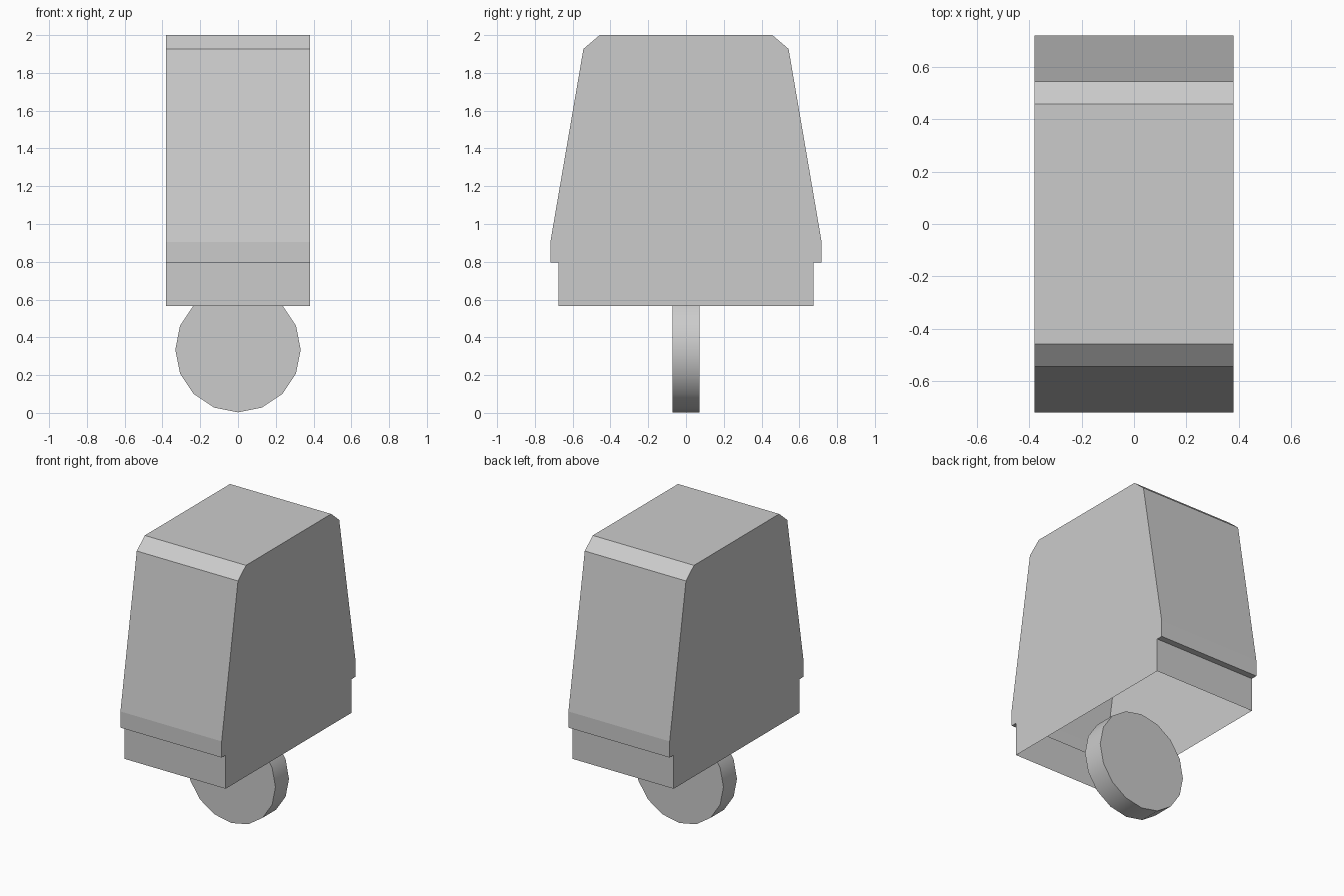
import bpy
import bmesh
from math import pi, radians

cube = bpy.data.objects.get("Cube")
if cube:
    bpy.data.objects.remove(cube, do_unlink=True)

# Single flat grey
grey = bpy.data.materials.new("light grey")
grey.use_nodes = True
colour = (0.6, 0.6, 0.6, 1)
grey.diffuse_color = colour
grey.node_tree.nodes["Principled BSDF"].inputs["Base Color"].default_value = colour


def add_object(name, bm):
    mesh = bpy.data.meshes.new(name)
    bm.to_mesh(mesh)
    bm.free()
    mesh.materials.append(grey)
    obj = bpy.data.objects.new(name, mesh)
    bpy.context.collection.objects.link(obj)
    return obj


# Housing: mirrored side profile swept across the width, hollow and open below
HALF_WIDTH = 0.38
half_profile = [(0.675, 0.567), (0.675, 0.795), (0.718, 0.795),
                (0.718, 0.905), (0.543, 1.927), (0.457, 2.0)]
profile = half_profile + [(-y, z) for y, z in reversed(half_profile)]

bm = bmesh.new()
left, right = ([bm.verts.new((x, y, z)) for y, z in profile]
               for x in (HALF_WIDTH, -HALF_WIDTH))
bm.faces.new(left)
bm.faces.new(right[::-1])
for i in range(len(profile) - 1):
    bm.faces.new((left[i], right[i], right[i + 1], left[i + 1]))
bmesh.ops.recalc_face_normals(bm, faces=bm.faces)
add_object("housing", bm)

# Wheel: thin disc turned to face front and back, with a smooth rim
bpy.ops.mesh.primitive_cylinder_add(vertices=16, radius=0.332, depth=0.145,
                                    location=(0, 0, 0.335), rotation=(pi / 2, 0, 0))
wheel = bpy.context.object
wheel.name = "wheel"
wheel.data.materials.append(grey)
bpy.ops.object.shade_smooth_by_angle(angle=radians(30))
